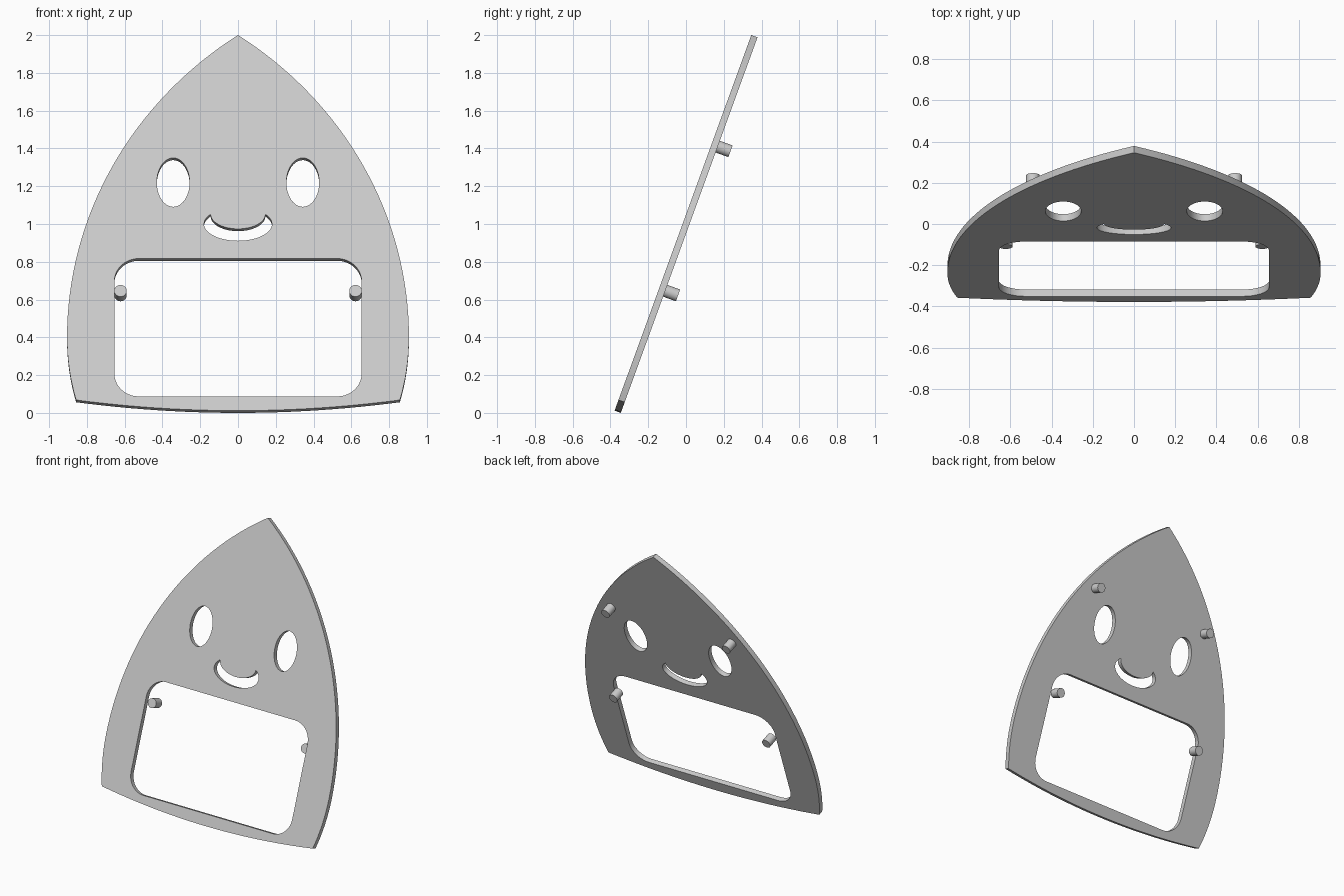
import bpy, bmesh
from math import sin, cos, pi, radians, atan2, hypot, acos
from mathutils import Matrix

if "Cube" in bpy.data.objects:
    bpy.data.objects.remove(bpy.data.objects["Cube"], do_unlink=True)

THICK = 0.035
TILT = radians(20)

grey = bpy.data.materials.new("light grey")
grey.use_nodes = True
COLOUR = (0.6, 0.6, 0.6, 1)
grey.diffuse_color = COLOUR
grey.node_tree.nodes["Principled BSDF"].inputs["Base Color"].default_value = COLOUR


def finish(bm, name):
    """Turn a bmesh into a leaning object; local z runs up the panel, local y through it."""
    bmesh.ops.recalc_face_normals(bm, faces=bm.faces)
    mesh = bpy.data.meshes.new(name)
    bm.to_mesh(mesh)
    bm.free()
    mesh.materials.append(grey)
    ob = bpy.data.objects.new(name, mesh)
    bpy.context.collection.objects.link(ob)
    ob.rotation_euler.x = -TILT
    ob.location = (0, -0.378, THICK * sin(TILT))
    bpy.ops.object.select_all(action="DESELECT")
    ob.select_set(True)
    bpy.context.view_layer.objects.active = ob
    bpy.ops.object.shade_smooth_by_angle(angle=radians(30))
    return ob


def arc(cx, cz, rx, rz, start, end, n):
    """Points along an elliptical arc, both ends included."""
    angles = [start + (end - start) * i / n for i in range(n + 1)]
    return [(cx + rx * cos(a), cz + rz * sin(a)) for a in angles]


def panel_outline():
    # pointed arch: large arc to the tip, short inward curve, bowed bottom edge
    side_x, side_z, tip_z, foot_x, foot_z = 0.905, 0.413, 2.116, 0.857, 0.06
    r = (side_x ** 2 + (tip_z - side_z) ** 2) / (2 * side_x)
    cx = side_x - r
    bottom = [(foot_x * i / 12, foot_z * (i / 12) ** 2) for i in range(13)]
    lower = []
    for i in range(1, 8):
        t = i / 8
        lower.append(((1 - t * t) * side_x + t * t * foot_x,
                      (1 - t) ** 2 * side_z + 2 * t * (1 - t) * 0.23 + t * t * foot_z))
    upper = arc(cx, side_z, r, r, 0, atan2(tip_z - side_z, -cx), 32)
    upper[-1] = (0, tip_z)
    right = bottom + lower[::-1] + upper
    return right + [(-x, z) for x, z in right[-2:0:-1]]


def window_outline():
    # rounded rectangle
    half, low, high, r = 0.655, 0.08, 0.857, 0.13
    corners = [(half - r, high - r), (r - half, high - r), (r - half, low + r), (half - r, low + r)]
    pts = []
    for k, (x, z) in enumerate(corners):
        pts += arc(x, z, r, r, k * pi / 2, (k + 1) * pi / 2, 10)
    return pts


def mouth_outline():
    # crescent between two ellipses
    outer_r, inner_r = 0.18, 0.145
    a = acos(inner_r / outer_r)
    outer = arc(0, 1.051, outer_r, 0.094, a, -pi - a, 36)
    inner = arc(0, 1.107, inner_r, 0.083, -pi, 0, 28)
    return outer + inner[1:-1]


# face panel with cut-out eyes, mouth and window
eyes = [arc(s * 0.343, 1.286, 0.087, 0.138, 0, 2 * pi, 40)[:-1] for s in (-1, 1)]
bm = bmesh.new()
for loop in [panel_outline(), window_outline(), mouth_outline()] + eyes:
    verts = [bm.verts.new((x, 0, z)) for x, z in loop]
    for i, v in enumerate(verts):
        bm.edges.new((v, verts[i - 1]))
bmesh.ops.triangle_fill(bm, use_beauty=True, use_dissolve=False, edges=bm.edges[:])
back = bmesh.ops.extrude_face_region(bm, geom=bm.faces[:], use_keep_orig=True)["geom"]
bmesh.ops.translate(bm, vec=(0, THICK, 0), verts=[g for g in back if isinstance(g, bmesh.types.BMVert)])
finish(bm, "face_panel")

# round pegs on the back
PEG_LENGTH = 0.072
for level, x, z in (("lower", 0.622, 0.688), ("upper", 0.49, 1.5)):
    for side, s in (("left", 1), ("right", -1)):
        bm = bmesh.new()
        place = Matrix.Translation((s * x, THICK + PEG_LENGTH / 2, z)) @ Matrix.Rotation(pi / 2, 4, "X")
        bmesh.ops.create_cone(bm, cap_ends=True, segments=32, radius1=0.033, radius2=0.033,
                              depth=PEG_LENGTH, matrix=place)
        finish(bm, f"{level}_{side}_peg")
